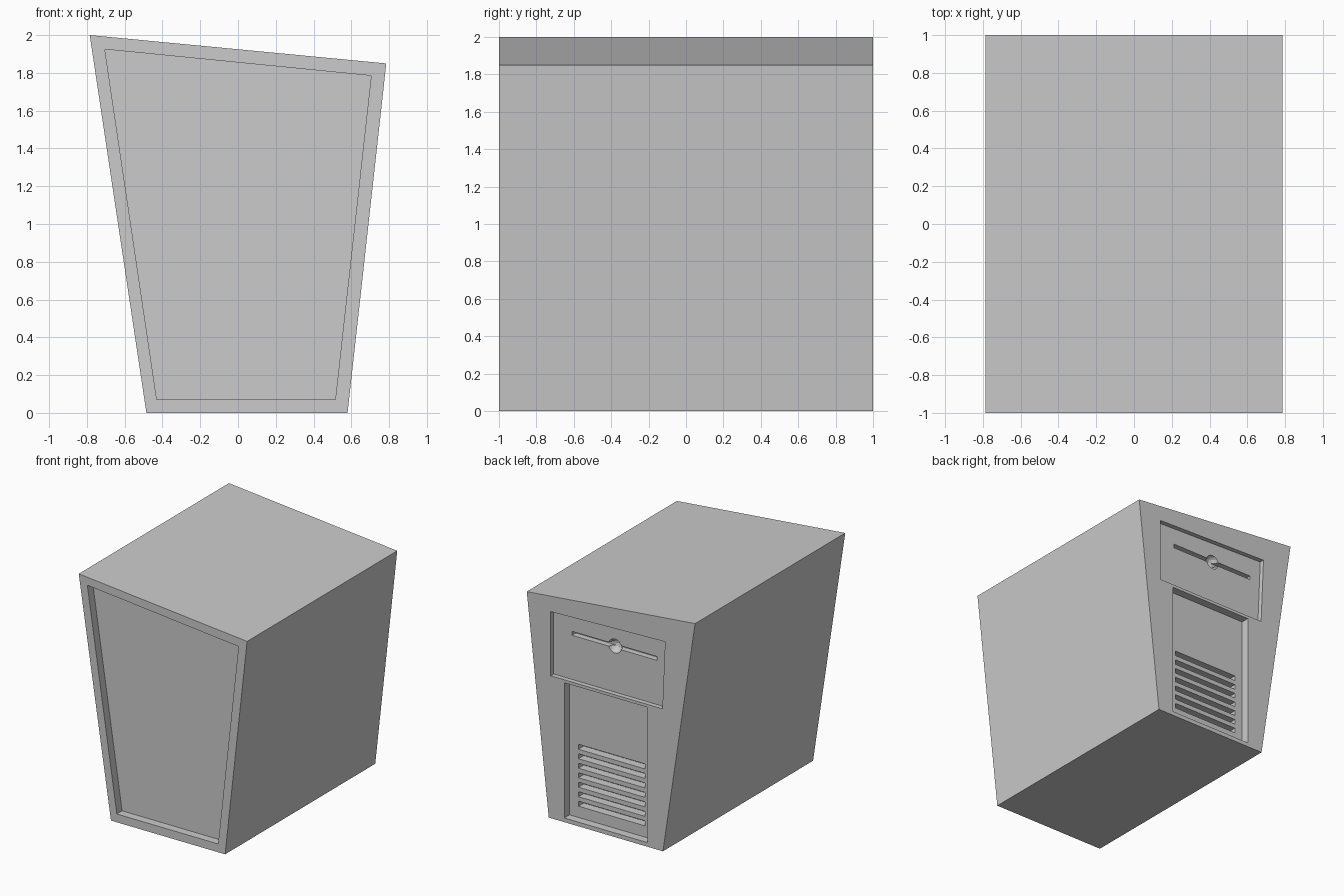
import bpy, bmesh
from mathutils import Matrix

if "Cube" in bpy.data.objects:
    bpy.data.objects.remove(bpy.data.objects["Cube"])


def new_object(name, bm):
    bmesh.ops.recalc_face_normals(bm, faces=bm.faces)
    mesh = bpy.data.meshes.new(name)
    bm.to_mesh(mesh)
    bm.free()
    obj = bpy.data.objects.new(name, mesh)
    bpy.context.collection.objects.link(obj)
    return obj


def prism(name, profile, y0, y1):
    """Extrude an (x, z) outline from y0 to y1."""
    bm = bmesh.new()
    face = bm.faces.new([bm.verts.new((x, y0, z)) for x, z in profile])
    ext = bmesh.ops.extrude_face_region(bm, geom=[face])["geom"]
    moved = [v for v in ext if isinstance(v, bmesh.types.BMVert)]
    bmesh.ops.translate(bm, verts=moved, vec=(0, y1 - y0, 0))
    return new_object(name, bm)


def rect(x0, x1, z0, z1):
    return [(x0, z0), (x1, z0), (x1, z1), (x0, z1)]


def cut(target, cutter):
    cutter.hide_render = True
    mod = target.modifiers.new("cut", "BOOLEAN")
    mod.operation = "DIFFERENCE"
    mod.solver = "EXACT"
    mod.object = cutter
    bpy.context.view_layer.objects.active = target
    bpy.ops.object.modifier_apply(modifier=mod.name)
    bpy.data.objects.remove(cutter)


# Tapered cabinet with a sloping top
cabinet = prism("computer_cabinet",
                [(-0.485, 0), (0.58, 0), (0.785, 1.85), (-0.785, 2.0)], -1, 1)

# Large inset panel on the front
cut(cabinet, prism("front_panel_cutter",
                   [(-0.43, 0.07), (0.515, 0.07), (0.705, 1.785), (-0.705, 1.925)],
                   -1.1, -0.93))

# Drive bay recess on the back, upper
cut(cabinet, prism("drive_bay_cutter",
                   [(-0.48, 1.2), (0.562, 1.2), (0.565, 1.74), (-0.505, 1.772)],
                   0.96, 1.1))

# Disk slot and round finger dent in the drive bay
cut(cabinet, prism("disk_slot_cutter", rect(-0.40, 0.39, 1.572, 1.605), 0.91, 1.05))
bm = bmesh.new()
bmesh.ops.create_uvsphere(bm, u_segments=12, v_segments=8, radius=0.06,
                          matrix=Matrix.Translation((-0.01, 0.96, 1.588)))
cut(cabinet, new_object("finger_dent_cutter", bm))

# Vent panel recess on the back, lower
cut(cabinet, prism("vent_panel_cutter", rect(-0.342, 0.435, 0.035, 1.175), 0.93, 1.1))

# Seven horizontal vent slots
for i in range(7):
    top = 0.652 - 0.08 * i
    cut(cabinet, prism("vent_slot_cutter", rect(-0.267, 0.352, top - 0.042, top), 0.86, 1.05))
